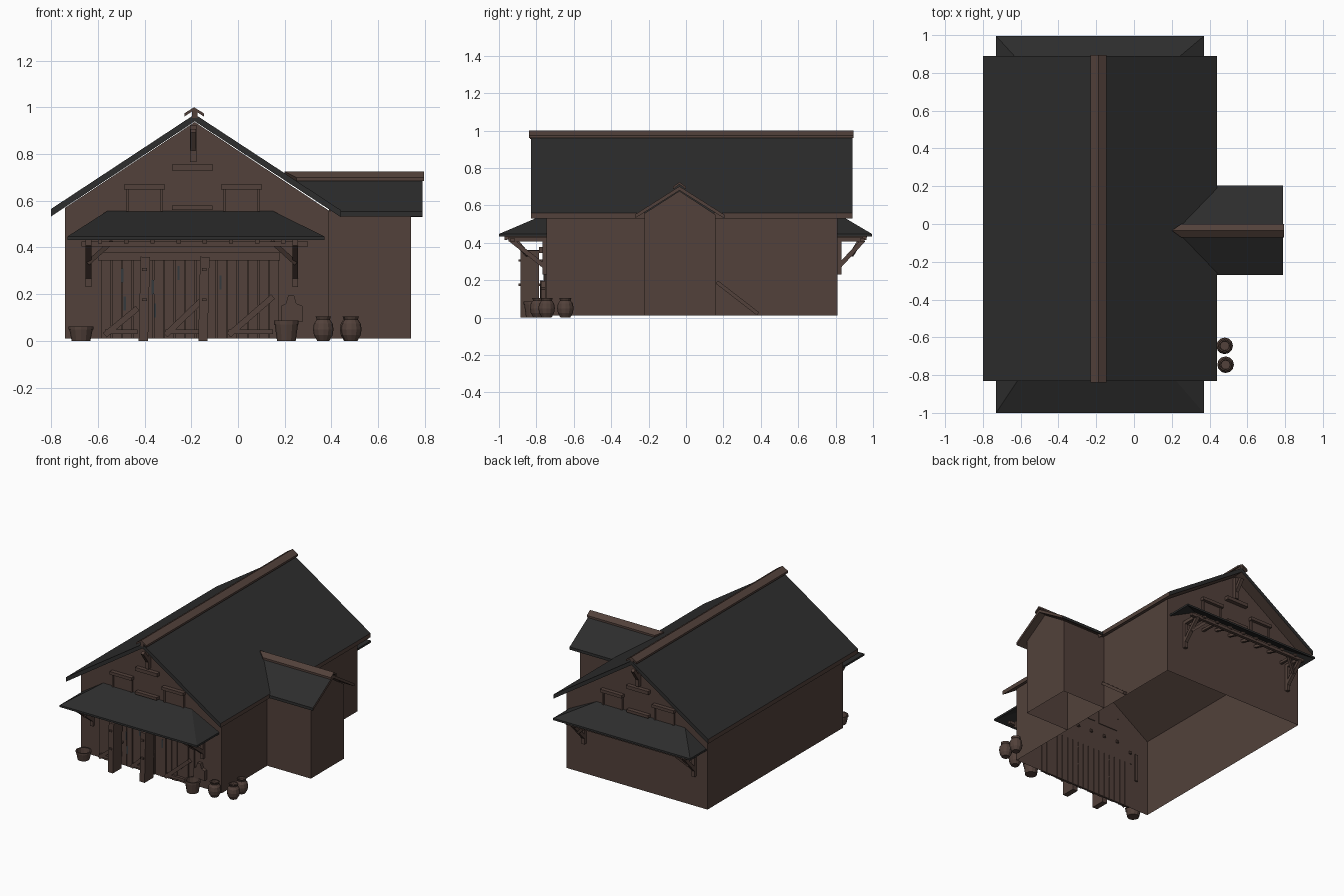
import bpy, bmesh, math
from mathutils import Vector

if "Cube" in bpy.data.objects:
    bpy.data.objects.remove(bpy.data.objects["Cube"])


def material(name, c):
    m = bpy.data.materials.new(name)
    m.diffuse_color = (*c, 1)
    m.use_nodes = True
    m.node_tree.nodes["Principled BSDF"].inputs["Base Color"].default_value = m.diffuse_color
    return m


BROWN = material("brown wood", (0.085, 0.053, 0.043))
BLACK = material("black roofing", (0.026, 0.026, 0.026))
SLATE = material("dark slate gap", (0.035, 0.042, 0.048))


def mesh(name, verts, faces, mats=(BROWN,), rule=None):
    bm = bmesh.new()
    vs = [bm.verts.new(v) for v in verts]
    for f in faces:
        bm.faces.new([vs[i] for i in f])
    bmesh.ops.recalc_face_normals(bm, faces=bm.faces)
    bm.normal_update()
    if rule:
        for f in bm.faces:
            f.material_index = rule(f.normal)
    me = bpy.data.meshes.new(name)
    bm.to_mesh(me)
    bm.free()
    for m in mats:
        me.materials.append(m)
    ob = bpy.data.objects.new(name, me)
    bpy.context.collection.objects.link(ob)
    return ob


def loft(name, a, b, caps=True, skip=(), **kw):
    """Join two matching outlines; skip leaves out chosen side faces."""
    n = len(a)
    faces = [(i, (i + 1) % n, n + (i + 1) % n, n + i) for i in range(n) if i not in skip]
    if caps:
        faces += [tuple(range(n)), tuple(range(n, 2 * n))]
    return mesh(name, list(a) + list(b), faces, **kw)


def box(name, x0, x1, y0, y1, z0, z1, mat=BROWN):
    q = [(x0, y0), (x1, y0), (x1, y1), (x0, y1)]
    return loft(name, [(x, y, z0) for x, y in q], [(x, y, z1) for x, y in q], mats=(mat,))


def beam(name, p, q, w=0.025, d=None):
    p, q = Vector(p), Vector(q)
    t = (q - p).normalized()
    s = t.cross(Vector((0, 1, 0)) if abs(t.y) < 0.5 else Vector((1, 0, 0))).normalized()
    u = t.cross(s)
    d = d or w
    c = [s * w / 2 * i + u * d / 2 * j for i, j in ((-1, -1), (1, -1), (1, 1), (-1, 1))]
    return loft(name, [p + k for k in c], [q + k for k in c])


# Hollow walls, open at the bottom
RX, WY = -0.185, -0.035
body = [(-0.74, 0.01), (-0.74, 0.57), (RX, 0.937), (0.39, 0.557), (0.39, 0.01)]
loft("main_walls", [(x, -0.745, z) for x, z in body], [(x, 0.81, z) for x, z in body], skip=(4,))
wing = [(-0.222, 0.01), (-0.222, 0.557), (WY, 0.677), (0.158, 0.55), (0.158, 0.01)]
n = len(wing)
mesh("wing_walls", [(0.39, y, z) for y, z in wing] + [(0.74, y, z) for y, z in wing],
     [(i, i + 1, n + i + 1, n + i) for i in range(4)] + [tuple(range(n, 2 * n))])


def roof_rule(nrm):
    return 1 if nrm.z < -0.1 or (abs(nrm.z) < 0.1 and abs(nrm.x) > 0.9) else 0


# Main roof and its ridge cap
prof = [(-0.8, 0.565), (RX, 0.97), (0.44, 0.56), (0.44, 0.53), (RX, 0.94), (-0.8, 0.533)]
loft("main_roof", [(x, -0.83, z) for x, z in prof], [(x, 0.89, z) for x, z in prof],
     mats=(BLACK, BROWN), rule=roof_rule)
cap = [(-0.042, -0.04), (0, -0.012), (0.042, -0.04), (0.042, -0.026), (0, 0.0), (-0.042, -0.026)]
loft("main_ridge_cap", [(RX - 0.003 + x, -0.84, 1.0 + z) for x, z in cap],
     [(RX - 0.003 + x, 0.895, 1.0 + z) for x, z in cap])
box("ridge_filler", RX - 0.012, RX + 0.012, -0.835, 0.89, 0.955, 0.99)

# Wing roof, its inner end following the main slope
prof = [(-0.27, 0.553), (WY, 0.702), (0.205, 0.55), (0.205, 0.53), (WY, 0.68), (-0.27, 0.533)]
loft("wing_roof", [(min(0.44, RX + (0.965 - z) / 0.66), y, z) for y, z in prof],
     [(0.79, y, z) for y, z in prof], mats=(BLACK, BROWN),
     rule=lambda nrm: 1 if nrm.z < -0.1 or abs(nrm.x) > 0.9 else 0)
loft("wing_ridge_cap", [(0.2 + abs(y) * 1.2, WY + y * 0.85, 0.725 + z) for y, z in cap],
     [(0.795, WY + y * 0.85, 0.725 + z) for y, z in cap])

# Both gable ends: hipped canopy, rafters, brackets, windows and hoist
for end, s, wall, edge in (("front", -1, 0.745, 1.0), ("back", 1, 0.81, 0.995)):
    out = edge - wall
    top = [(-0.73, s * wall, 0.447), (-0.73, s * edge, 0.447), (0.37, s * edge, 0.447),
           (0.37, s * wall, 0.447), (0.15, s * wall, 0.556), (-0.56, s * wall, 0.556)]
    faces = [(0, 1, 5), (1, 2, 4, 5), (2, 3, 4)]
    low = [(x, y, z - 0.014) for x, y, z in top]
    faces += [tuple(i + 6 for i in f) for f in faces]
    faces += [(0, 1, 7, 6), (1, 2, 8, 7), (2, 3, 9, 8)]
    mesh(end + "_canopy", top + low, faces, mats=(BLACK,))
    for i in range(8):
        x = -0.59 + i * 0.112
        beam(end + "_rafter", (x, s * (wall - 0.01), 0.475 if 0 < i < 6 else 0.43),
             (x, s * (edge - 0.03), 0.425), 0.018)
    beam(end + "_canopy_beam", (-0.67, s * (wall + out * 0.72), 0.415),
         (0.3, s * (wall + out * 0.72), 0.415), 0.022)
    for x, d in ((-0.64, 1), (0.245, -1)):
        y0, y1 = sorted((s * (wall - 0.01), s * (wall + 0.022)))
        box(end + "_bracket_post", x - 0.012, x + 0.012, y0, y1, 0.23, 0.43)
        beam(end + "_bracket_arm", (x, s * wall, 0.42), (x, s * (edge - 0.05), 0.42), 0.024)
        beam(end + "_bracket_strut", (x, s * wall, 0.265),
             (x, s * (wall + out * 0.75), 0.415), 0.024)
        beam(end + "_knee_brace", (x, s * (wall + out * 0.4), 0.335),
             (x + d * 0.1, s * (wall + out * 0.7), 0.425), 0.02)

    def plate(name, x0, x1, z0, z1, depth, mat=BROWN):
        y0, y1 = sorted((s * (wall - 0.005), s * (wall + depth)))
        box(end + name, x0, x1, y0, y1, z0, z1, mat)

    for x in (-0.4, 0.015):
        plate("_window_lintel", x - 0.087, x + 0.087, 0.648, 0.67, 0.03)
        plate("_window_shutter", x - 0.075, x + 0.075, 0.555, 0.65, 0.008)
        plate("_window_side", x - 0.08, x - 0.068, 0.555, 0.65, 0.015)
        plate("_window_side", x + 0.068, x + 0.08, 0.555, 0.65, 0.015)
    plate("_hatch_sill", -0.283, -0.11, 0.56, 0.58, 0.03)
    plate("_hatch_lintel", -0.283, -0.107, 0.73, 0.755, 0.03)
    plate("_hoist_post", -0.205, -0.178, 0.765, 0.925, 0.025)
    beam(end + "_hoist_strut", (-0.192, s * wall, 0.80), (-0.192, s * (wall + 0.07), 0.9), 0.024)

# Front doors: header, plank face, gaps, diagonal braces
box("door_header", -0.6, 0.18, -0.785, -0.74, 0.345, 0.378)
for i in range(17):
    x = -0.585 + i * 0.045
    box("door_plank", x, x + 0.041, -0.755 - 0.004 * (i % 2), -0.74, 0.01, 0.345)
for x, z in ((-0.5, 0.25), (-0.49, 0.13), (-0.37, 0.2), (-0.26, 0.26), (-0.08, 0.22), (-0.36, 0.1)):
    box("door_gap", x, x + 0.01, -0.761, -0.752, z, z + 0.06, SLATE)
for x0, x1, z1 in ((-0.57, -0.43, 0.14), (-0.31, -0.16, 0.17), (-0.04, 0.15, 0.19)):
    beam("door_brace", (x0, -0.768, 0.025), (x1, -0.768, z1), 0.025)
    box("door_rail", x0, x1, -0.775, -0.75, 0.03, 0.05)
# Two doors standing open, with hinge straps
for x in (-0.4, -0.145):
    beam("open_door", (x - 0.005, -0.835, 0.0), (x + 0.003, -0.835, 0.36), 0.04, 0.1)
    for z in (0.17, 0.3):
        box("hinge_strap", x - 0.01, x + 0.01, -0.895, -0.74, z, z + 0.012)


def vessel(name, x, y, prof, sides=12):
    vs, fs = [], []
    for r, z in prof:
        vs += [(x + r * math.cos(2 * math.pi * k / sides),
                y + r * math.sin(2 * math.pi * k / sides), z) for k in range(sides)]
    for j in range(len(prof) - 1):
        for k in range(sides):
            m = (k + 1) % sides
            fs.append((j * sides + k, j * sides + m, (j + 1) * sides + m, (j + 1) * sides + k))
    fs += [tuple(range(sides)), tuple(range(len(vs) - sides, len(vs)))]
    return mesh(name, vs, fs)


# Jars and tubs
jar = [(0.026, 0), (0.04, 0.025), (0.044, 0.05), (0.04, 0.075), (0.028, 0.092), (0.033, 0.105),
       (0.026, 0.105), (0.024, 0.09)]
for x, y in ((0.365, -0.79), (0.48, -0.645), (0.485, -0.745)):
    vessel("jar", x, y, jar)
tub = [(0.04, 0), (0.05, 0.05), (0.053, 0.05), (0.053, 0.062), (0.044, 0.062), (0.038, 0.02)]
vessel("left_tub", -0.672, -0.81, tub)
vessel("right_tub", 0.207, -0.815, [(r, z * 1.4) for r, z in tub])
# Well board with stepped top behind the right tub
shape = [(0.185, 0.08), (0.275, 0.08), (0.275, 0.15), (0.25, 0.16), (0.24, 0.195), (0.215, 0.195),
         (0.205, 0.16), (0.185, 0.15)]
loft("tub_back_board", [(x, -0.775, z) for x, z in shape], [(x, -0.75, z) for x, z in shape])
# Plank leaning along the right wall
beam("leaning_plank", (0.4, 0.165, 0.19), (0.4, 0.385, 0.02), 0.02, 0.03)
